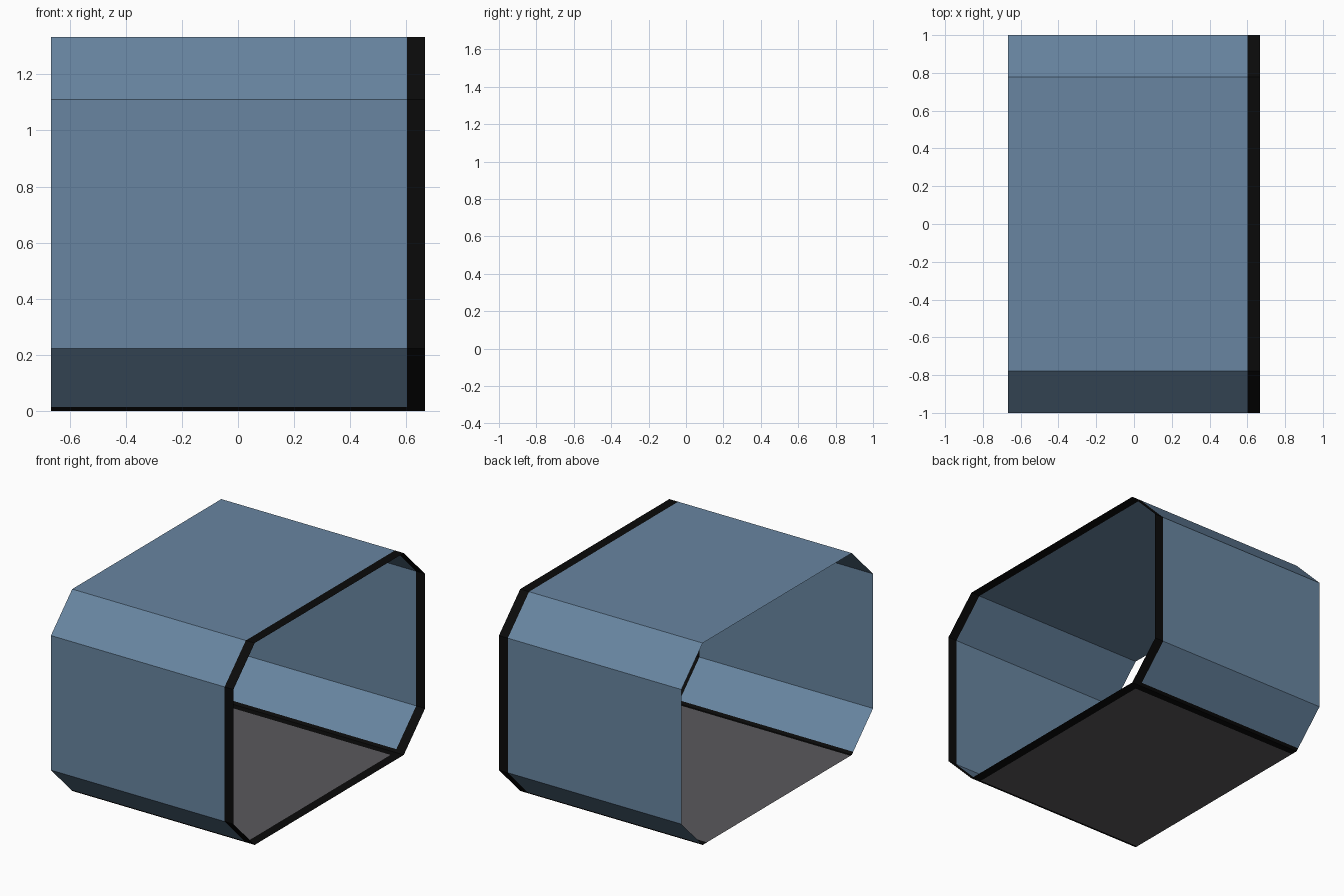
import bpy, bmesh

if "Cube" in bpy.data.objects:
    bpy.data.objects.remove(bpy.data.objects["Cube"])

X_END = 2 / 3      # half length of the open tube
X_BAND = 0.602     # start of the black rim band
Z1, Z2, Z3 = 0.222, 1.111, 1.333
Y1 = 0.778         # chamfer start
STRIP = 0.015      # thin black strip at the bottom of the lower chamfers


def material(name, rgb):
    m = bpy.data.materials.new(name)
    m.diffuse_color = (*rgb, 1)
    m.use_nodes = True
    m.node_tree.nodes["Principled BSDF"].inputs["Base Color"].default_value = m.diffuse_color
    return m


blue = material("steel_blue", (0.138, 0.235, 0.356))
grey = material("floor_grey", (0.102, 0.098, 0.107))
black = material("trim_black", (0.003, 0.003, 0.003))


def sweep(name, profile, mats, is_black):
    """Sweep an open (y, z) profile along x; faces passing the rule turn black."""
    bm = bmesh.new()
    rows = [[bm.verts.new((x, y, z)) for x in (-X_END, X_BAND, X_END)]
            for y, z in profile]
    for a, b in zip(rows, rows[1:]):
        for i in range(2):
            f = bm.faces.new((a[i], b[i], b[i + 1], a[i + 1]))
            f.material_index = int(is_black(f.calc_center_median()))
    mesh = bpy.data.meshes.new(name)
    bm.to_mesh(mesh)
    bm.free()
    for m in mats:
        mesh.materials.append(m)
    ob = bpy.data.objects.new(name, mesh)
    bpy.context.collection.objects.link(ob)
    return ob


# Chamfered tube walls and roof: one half profile, mirrored in y
half = [(Y1, 0), (Y1 + STRIP, STRIP), (1, Z1), (1, Z2), (Y1, Z3)]
shell = half + [(-y, z) for y, z in reversed(half)]
sweep("outer_shell", shell, (blue, black),
      lambda c: c.x > X_BAND or c.z < STRIP)

# Floor panel with black borders
sweep("floor_panel", [(-Y1, 0), (-Y1 + 0.015, 0), (Y1 - 0.045, 0), (Y1, 0)],
      (grey, black),
      lambda c: c.x > X_BAND or abs(c.y) > 0.7)
